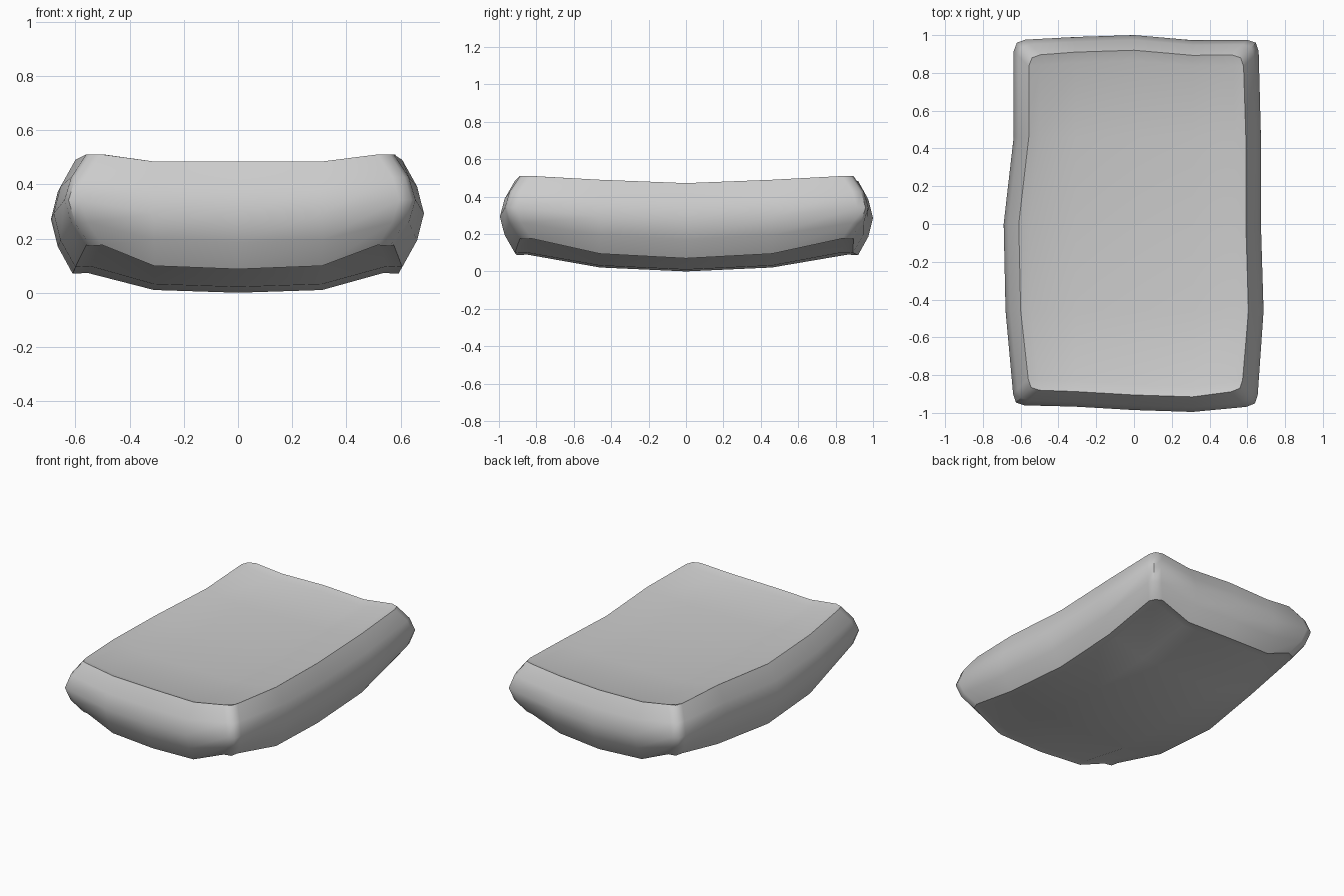
import bpy, bmesh, math

if "Cube" in bpy.data.objects:
    bpy.data.objects.remove(bpy.data.objects["Cube"])

N = 7  # stations along each side: corner, near-corner, three inner, near-corner, corner

# Hand-worn outline of the widest level, one value per station
LEFT = [-.625, -.64, -.68, -.69, -.637, -.637, -.62]     # x, front to back
RIGHT = [.64, .655, .686, .672, .672, .66, .645]
FRONT = [-.945, -.96, -.967, -.985, -.995, -.968, -.95]  # y, left to right
BACK = [.96, .976, .99, 1.0, .973, .975, .96]

# Bowing of the underside and sag of the top across x and y
LOW_X = [.07, .073, .010, 0, .010, .073, .07]
LOW_Y = [.087, .09, .021, 0, .021, .09, .087]
SAG_X = [0, 0, .026, .026, .026, 0, 0]
SAG_Y = [0, 0, .02, .038, .02, 0, 0]

# Rounded side section: (inset, height fraction)
LEVELS = [(.08, 0), (.025, .25), (0, .5), (.025, .75), (.08, 1)]


def station(k, low, high, inner):
    """Coordinate of station k between two opposite sides."""
    lip = .045
    return [low, low + lip, -inner, 0, inner, high - lip, high][k]


def plan(i, j, inset):
    x = station(i, LEFT[j] + inset, RIGHT[j] - inset, .31)
    y = station(j, FRONT[i] + inset, BACK[i] - inset, .46)
    return x, y


def bottom_z(i, j):
    return LOW_X[i] + LOW_Y[j] + 2.5 * LOW_X[i] * LOW_Y[j]


def top_z(i, j):
    return .51 - SAG_X[i] - SAG_Y[j]


bm = bmesh.new()

# Boundary of the station grid, anticlockwise
loop = ([(i, 0) for i in range(N - 1)] + [(N - 1, j) for j in range(N - 1)]
        + [(i, N - 1) for i in range(N - 1, 0, -1)] + [(0, j) for j in range(N - 1, 0, -1)])

# Bulging sides
rings = []
for inset, f in LEVELS:
    ring = {}
    for i, j in loop:
        x, y = plan(i, j, inset)
        z = bottom_z(i, j) * (1 - f) + top_z(i, j) * f
        ring[i, j] = bm.verts.new((x, y, z))
    rings.append(ring)
for lo, hi in zip(rings, rings[1:]):
    for a, b in zip(loop, loop[1:] + loop[:1]):
        bm.faces.new((lo[a], lo[b], hi[b], hi[a]))


def cap(ring, height, drop):
    """Fill a ring with a sagging grid that has a narrow lip."""
    grid = dict(ring)
    for i in range(1, N - 1):
        for j in range(1, N - 1):
            x, y = plan(i, j, .09)
            grid[i, j] = bm.verts.new((x, y, height(i, j) - drop))
    for i in range(N - 1):
        for j in range(N - 1):
            bm.faces.new((grid[i, j], grid[i + 1, j], grid[i + 1, j + 1], grid[i, j + 1]))


cap(rings[0], bottom_z, 0)
cap(rings[-1], top_z, .018)
bmesh.ops.recalc_face_normals(bm, faces=bm.faces)

mesh = bpy.data.meshes.new("worn_slab")
bm.to_mesh(mesh)
bm.free()
slab = bpy.data.objects.new("worn_slab", mesh)
bpy.context.collection.objects.link(slab)
bpy.context.view_layer.objects.active = slab
slab.select_set(True)
bpy.ops.object.shade_smooth_by_angle(angle=math.radians(48))
